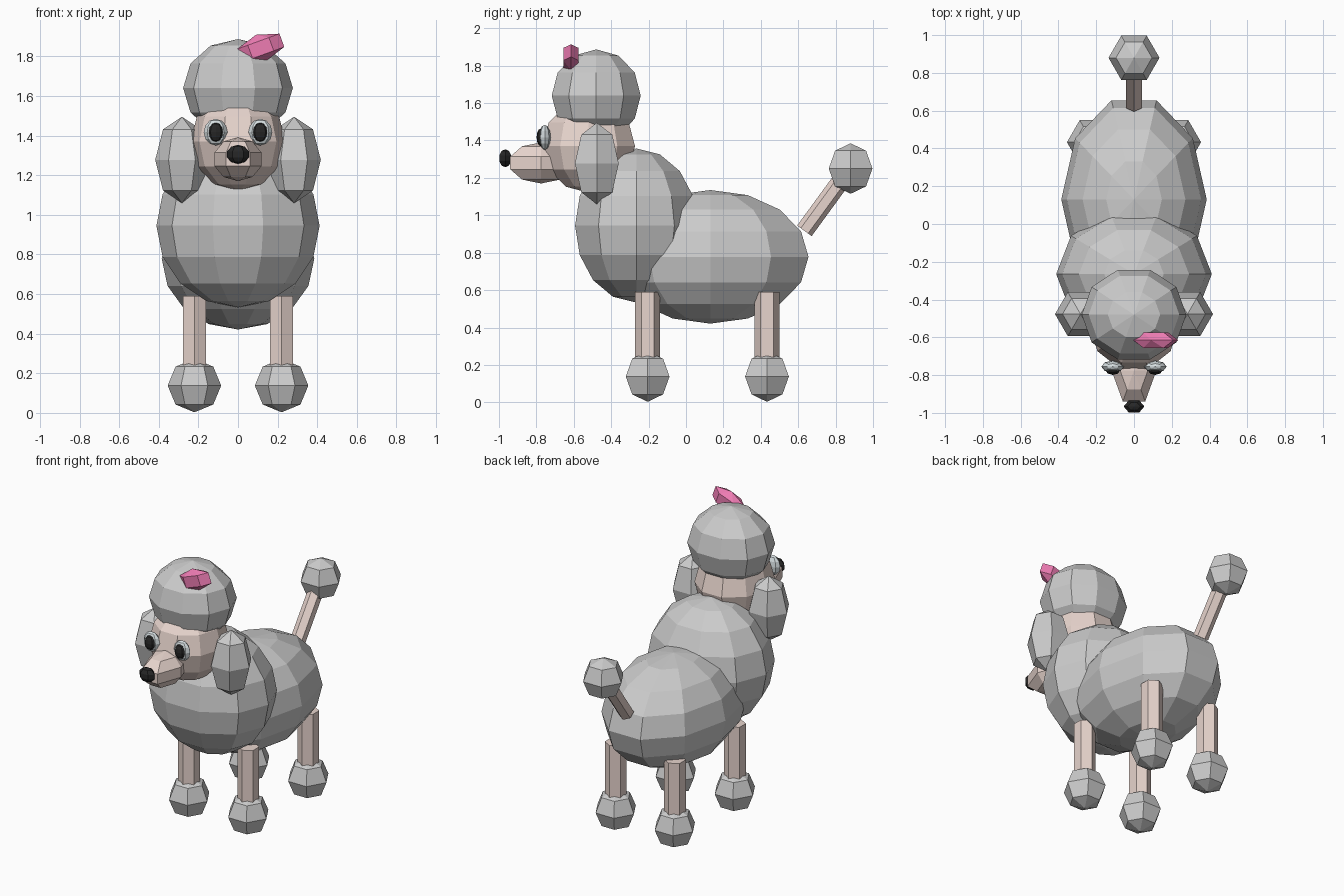
import bpy, bmesh
from math import sin, cos, pi, radians
from mathutils import Vector

if "Cube" in bpy.data.objects:
    bpy.data.objects.remove(bpy.data.objects["Cube"])


def paint(name, rgb):
    m = bpy.data.materials.new(name)
    m.diffuse_color = (*rgb, 1)
    m.use_nodes = True
    m.node_tree.nodes["Principled BSDF"].inputs["Base Color"].default_value = m.diffuse_color
    return m


SKIN = paint("skin", (0.80, 0.66, 0.61))
BLACK = paint("black", (0.02, 0.02, 0.02))
EYE = paint("eye_white", (0.68, 0.74, 0.76))
PINK = paint("pink", (0.85, 0.20, 0.45))


def ball(name, loc, radii, segs, rings, mat=None, tilt=0):
    """Faceted ellipsoid, poles on z, first corner of each ring on +x."""
    bm = bmesh.new()
    rows = []
    for r in range(1, rings):
        a = pi * r / rings
        rows.append([bm.verts.new((radii[0] * sin(a) * cos(2 * pi * s / segs),
                                   radii[1] * sin(a) * sin(2 * pi * s / segs),
                                   radii[2] * cos(a))) for s in range(segs)])
    top = bm.verts.new((0, 0, radii[2]))
    bottom = bm.verts.new((0, 0, -radii[2]))
    for s in range(segs):
        t = (s + 1) % segs
        bm.faces.new((top, rows[0][s], rows[0][t]))
        bm.faces.new((bottom, rows[-1][t], rows[-1][s]))
        for u, d in zip(rows, rows[1:]):
            bm.faces.new((u[s], d[s], d[t], u[t]))
    me = bpy.data.meshes.new(name)
    bm.to_mesh(me)
    bm.free()
    ob = bpy.data.objects.new(name, me)
    bpy.context.collection.objects.link(ob)
    ob.location = loc
    ob.rotation_euler = (0, tilt, 0)
    if mat:
        me.materials.append(mat)
    return ob


def rod(name, a, b, radius, mat):
    """Six-sided bar between two points."""
    a, b = Vector(a), Vector(b)
    d = b - a
    bpy.ops.mesh.primitive_cylinder_add(vertices=6, radius=radius, depth=d.length,
                                        location=(a + b) / 2)
    ob = bpy.context.object
    ob.name = name
    # lean in the y-z plane only
    ob.rotation_euler = (-Vector((d.z, d.y)).angle_signed(Vector((1, 0))), 0, 0)
    if d.y:
        from math import atan2
        ob.rotation_euler = (-atan2(d.y, d.z), 0, 0)
    ob.data.materials.append(mat)
    return ob


# Fluffy body and chest
ball("body", (0, 0.13, 0.778), (0.385, 0.552, 0.357), 10, 8)
ball("chest", (0, -0.265, 0.945), (0.412, 0.345, 0.412), 10, 8)

# Head, topknot, muzzle and nose
ball("head", (0, -0.52, 1.37), (0.24, 0.26, 0.25), 10, 6, SKIN)
ball("topknot", (0, -0.48, 1.64), (0.277, 0.25, 0.247), 10, 6)
ball("muzzle", (0, -0.775, 1.28), (0.125, 0.20, 0.11), 6, 5, SKIN)
ball("nose", (0, -0.966, 1.305), (0.058, 0.039, 0.048), 6, 5, BLACK)

# Hair bow, tilted on the topknot
ball("hair_bow", (0.115, -0.615, 1.842), (0.131, 0.055, 0.071), 6, 3, PINK, radians(-20))

# Paired parts
for side, x in (("left", 1), ("right", -1)):
    ball(f"{side}_eye", (0.113 * x, -0.755, 1.417), (0.06, 0.032, 0.067), 8, 6, EYE)
    ball(f"{side}_pupil", (0.112 * x, -0.775, 1.417), (0.038, 0.024, 0.048), 8, 6, BLACK)
    ball(f"{side}_ear", (0.283 * x, -0.477, 1.277), (0.135, 0.135, 0.218), 6, 4)
    for end, y in (("front", -0.205), ("back", 0.433)):
        rod(f"{end}_{side}_leg", (0.22 * x, y, 0.12), (0.22 * x, y, 0.59), 0.067, SKIN)
        ball(f"{end}_{side}_paw", (0.22 * x, y, 0.138), (0.135, 0.135, 0.135), 6, 4)

# Tail and pompom
rod("tail", (0, 0.633, 0.917), (0, 0.865, 1.235), 0.048, SKIN)
ball("tail_pompom", (0, 0.88, 1.25), (0.135, 0.135, 0.135), 6, 4)
